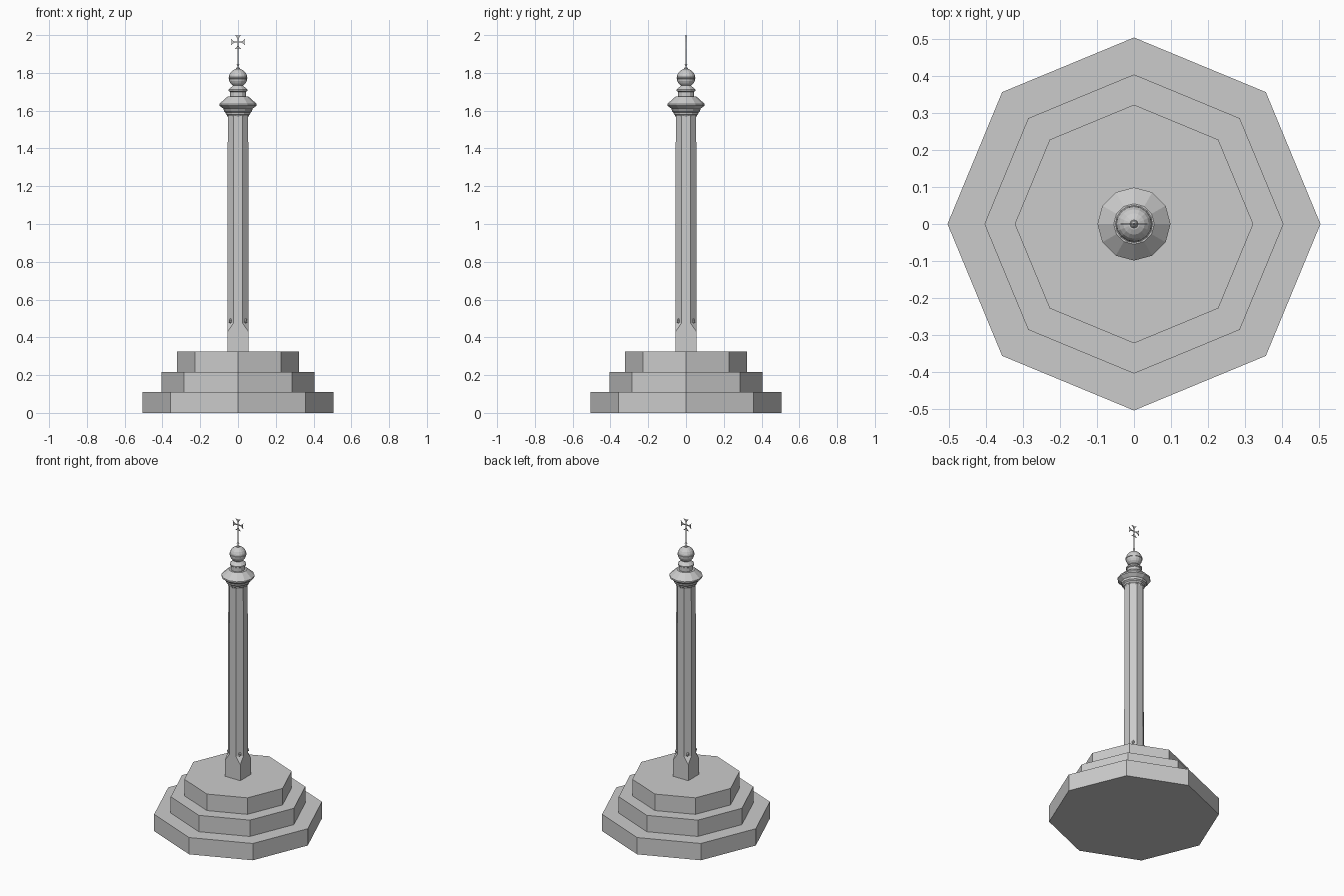
import bpy, bmesh, math
from mathutils import Matrix

if "Cube" in bpy.data.objects:
    bpy.data.objects.remove(bpy.data.objects["Cube"])


def finish(name, bm):
    bmesh.ops.recalc_face_normals(bm, faces=bm.faces)
    me = bpy.data.meshes.new(name)
    bm.to_mesh(me)
    bm.free()
    ob = bpy.data.objects.new(name, me)
    bpy.context.collection.objects.link(ob)
    return ob


def loft(name, rings):
    """Join equal-sized rings of points and cap both ends."""
    bm = bmesh.new()
    loops = [[bm.verts.new(p) for p in r] for r in rings]
    n = len(loops[0])
    for a, b in zip(loops, loops[1:]):
        for i in range(n):
            j = (i + 1) % n
            bm.faces.new((a[i], a[j], b[j], b[i]))
    bm.faces.new(loops[0][::-1])
    bm.faces.new(loops[-1])
    return finish(name, bm)


def turned(name, profile, sides):
    """Faceted solid of revolution from (radius, z) pairs."""
    return loft(name, [[(r * math.cos(math.tau * i / sides),
                         r * math.sin(math.tau * i / sides), z)
                        for i in range(sides)] for r, z in profile])


def chamfered_square(h, c, z):
    """Square of half width h with corners cut back by c."""
    k = h - c
    return [(h, -k, z), (h, k, z), (k, h, z), (-k, h, z),
            (-h, k, z), (-h, -k, z), (-k, -h, z), (k, -h, z)]


# octagonal steps
for name, r, z0, z1 in (("lower_step", 0.505, 0, 0.11),
                        ("middle_step", 0.405, 0.11, 0.217),
                        ("upper_step", 0.323, 0.217, 0.325)):
    turned(name, [(r, z0), (r, z1)], 8)

# shaft: square foot with sloped stops turning into an octagon
loft("shaft", [chamfered_square(0.056, 0.0005, 0.325),
               chamfered_square(0.056, 0.0005, 0.43),
               chamfered_square(0.056, 0.032, 0.475),
               chamfered_square(0.054, 0.031, 1.58)])

# small carved stops on the four chamfers
for i in range(4):
    bm = bmesh.new()
    bmesh.ops.create_icosphere(bm, subdivisions=1, radius=0.012)
    a = math.pi / 4 + i * math.pi / 2
    bmesh.ops.transform(bm, verts=bm.verts, matrix=Matrix.Translation(
        (0.057 * math.cos(a), 0.057 * math.sin(a), 0.487))
        @ Matrix.Diagonal((0.8, 0.8, 1.2, 1)))
    finish(f"carved_stop_{i + 1}", bm)

# moulded capital
turned("capital", [(0.054, 1.565), (0.058, 1.575), (0.064, 1.58), (0.066, 1.59),
                   (0.074, 1.597), (0.077, 1.61), (0.099, 1.627),
                   (0.099, 1.636), (0.055, 1.675)], 12)

# neck below the ball
turned("neck", [(0.043, 1.67), (0.043, 1.70), (0.049, 1.704),
                (0.049, 1.712), (0.027, 1.732)], 12)

# ball finial with an equator band
bm = bmesh.new()
bmesh.ops.create_uvsphere(bm, u_segments=16, v_segments=10, radius=0.049)
bmesh.ops.translate(bm, verts=bm.verts, vec=(0, 0, 1.773))
finish("ball", bm)
turned("ball_band", [(0.046, 1.768), (0.051, 1.77), (0.051, 1.776), (0.046, 1.778)], 16)

# rod with knobs
turned("cross_rod", [(0.012, 1.818), (0.010, 1.826), (0.003, 1.829), (0.003, 1.838),
                     (0.008, 1.842), (0.003, 1.847), (0.0025, 1.963)], 8)

# flared cross, one arm outline repeated four times
bm = bmesh.new()
arm = [(-0.0025, 0), (-0.003, 0.018), (-0.008, 0.028), (-0.018, 0.037), (0, 0.034),
       (0.018, 0.037), (0.008, 0.028), (0.003, 0.018), (0.0025, 0)]
for i in range(4):
    c, s = math.cos(i * math.pi / 2), math.sin(i * math.pi / 2)
    f = bm.faces.new([bm.verts.new((x * c - z * s, -0.002, 1.963 + x * s + z * c))
                      for x, z in arm])
    top = bmesh.ops.extrude_face_region(bm, geom=[f], use_keep_orig=True)
    bmesh.ops.translate(bm, vec=(0, 0.004, 0),
                        verts=[v for v in top["geom"] if isinstance(v, bmesh.types.BMVert)])
finish("cross", bm)
